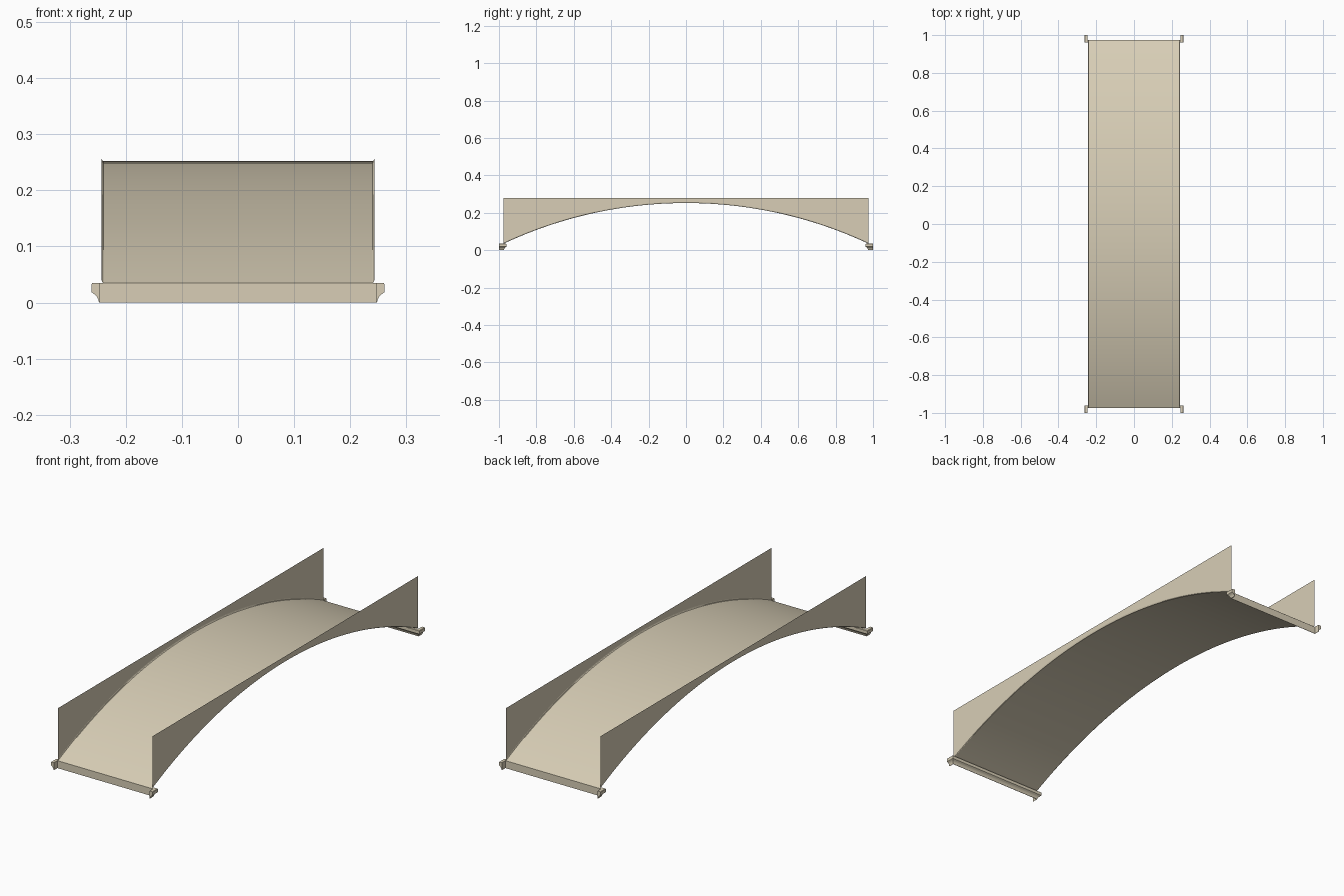
import bpy, bmesh, math

if "Cube" in bpy.data.objects:
    bpy.data.objects.remove(bpy.data.objects["Cube"])

stone = bpy.data.materials.new("warm stone")
stone.diffuse_color = (0.686, 0.617, 0.468, 1)
stone.use_nodes = True
stone.node_tree.nodes["Principled BSDF"].inputs["Base Color"].default_value = stone.diffuse_color

HALF_L, SPRING, CROWN, TOP = 0.975, 0.035, 0.252, 0.279
SHELL_X, WALL_X = 0.240, 0.2435
RISE = CROWN - SPRING
R = (HALF_L ** 2 + RISE ** 2) / (2 * RISE)
SEG = 64


def arch_z(y):
    return CROWN - R + math.sqrt(R * R - y * y)


def finish(name, bm, smooth=True):
    me = bpy.data.meshes.new(name)
    bm.to_mesh(me)
    bm.free()
    me.materials.append(stone)
    ob = bpy.data.objects.new(name, me)
    bpy.context.collection.objects.link(ob)
    if smooth:
        bpy.ops.object.select_all(action='DESELECT')
        ob.select_set(True)
        bpy.context.view_layer.objects.active = ob
        bpy.ops.object.shade_smooth_by_angle(angle=math.radians(30))
    return ob


def grid(name, rows, flip=False, smooth=True):
    """Skin a sheet over rows of points."""
    bm = bmesh.new()
    vs = [[bm.verts.new(p) for p in row] for row in rows]
    for a, b in zip(vs, vs[1:]):
        for j in range(len(a) - 1):
            f = [a[j], a[j + 1], b[j + 1], b[j]]
            bm.faces.new(f[::-1] if flip else f)
    return finish(name, bm, smooth)


# evenly spaced stations along the arc
half_angle = math.asin(HALF_L / R)
ys = [R * math.sin(half_angle * (2 * i / SEG - 1)) for i in range(SEG + 1)]

# curved soffit with a small chamfer along both edges
section = [(-WALL_X, 0.006), (-SHELL_X - 0.002, 0.0015), (-SHELL_X, 0),
           (SHELL_X, 0), (SHELL_X + 0.002, 0.0015), (WALL_X, 0.006)]
grid("arch_soffit", [[(x, y, arch_z(y) + dz) for x, dz in section] for y in ys], flip=True)

# thin side walls above the arch
for side, s in (("left", -1), ("right", 1)):
    grid(side + "_spandrel_wall",
         [[(s * WALL_X, y, arch_z(y) + 0.006), (s * WALL_X, y, TOP)] for y in ys],
         flip=(s > 0), smooth=False)

# impost moulding: cove profile (projection, height) swept round a U path
profile = [(0, 0), (0.0015, 0), (0.003, 0.005), (0.0055, 0.0105), (0.009, 0.0145),
           (0.0125, 0.0165), (0.015, 0.0185), (0.015, 0.033), (0.0135, 0.0348), (0, 0.0348)]
BASE_X = 0.246
for end, s in (("front", -1), ("back", 1)):
    bm = bmesh.new()
    rings = []
    for sx, inner in ((-1, False), (-1, True), (1, True), (1, False)):
        rings.append([bm.verts.new((sx * (BASE_X + d), s * ((HALF_L - d) if inner else 1.0), z))
                      for d, z in profile])
    n = len(profile)
    for a, b in zip(rings, rings[1:]):
        for j in range(n):
            k = (j + 1) % n
            bm.faces.new((a[j], a[k], b[k], b[j]))
    bm.faces.new(rings[0])
    bm.faces.new(rings[-1])
    bmesh.ops.recalc_face_normals(bm, faces=bm.faces)
    finish(end + "_impost_moulding", bm)
